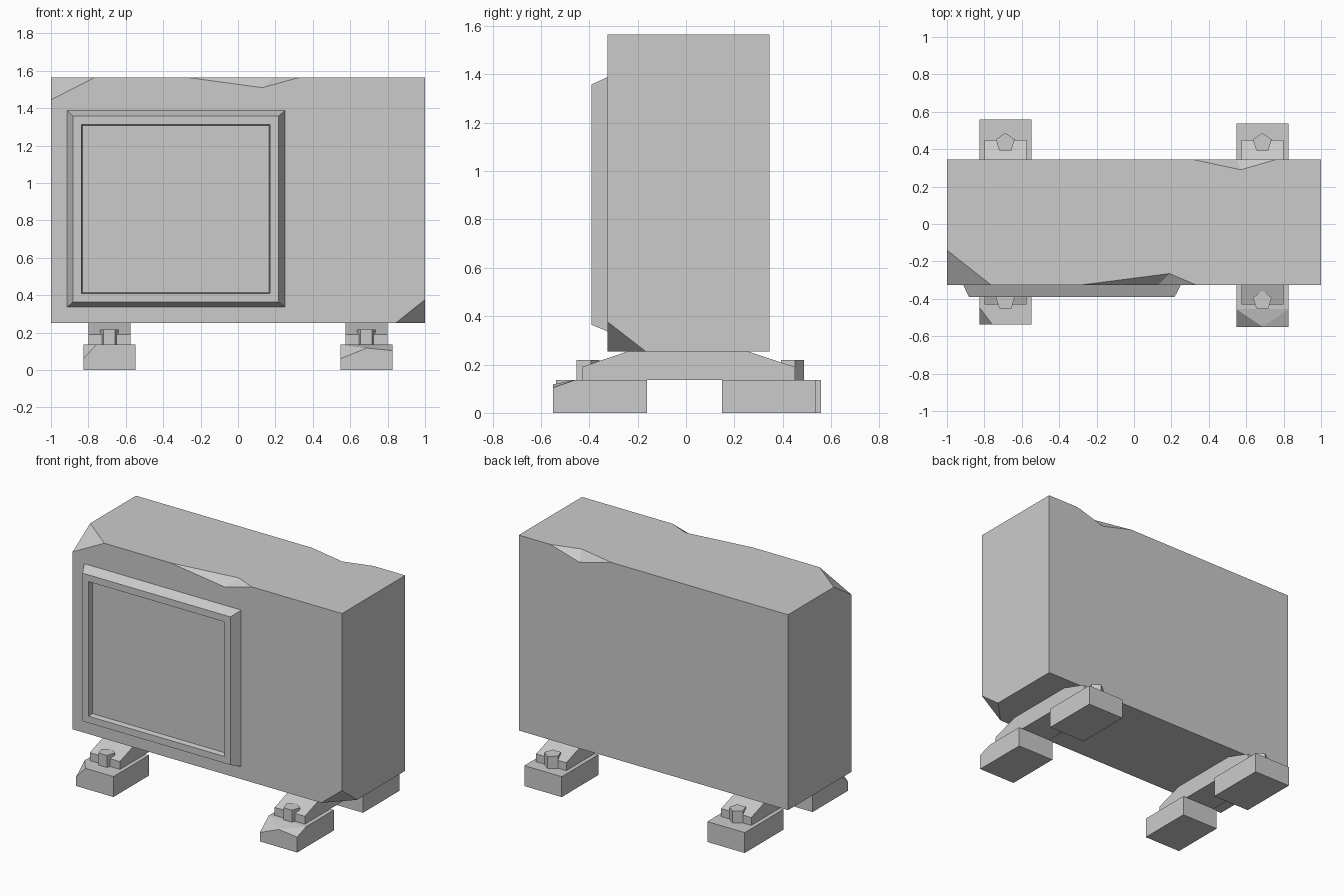
import bpy, bmesh, math
from mathutils import Vector

if "Cube" in bpy.data.objects:
    bpy.data.objects.remove(bpy.data.objects["Cube"], do_unlink=True)

grey = bpy.data.materials.new("plain grey")
grey.use_nodes = True
grey.diffuse_color = (0.6, 0.6, 0.6, 1)
grey.node_tree.nodes["Principled BSDF"].inputs["Base Color"].default_value = (0.6, 0.6, 0.6, 1)


def finish(bm, name):
    bmesh.ops.recalc_face_normals(bm, faces=bm.faces)
    mesh = bpy.data.meshes.new(name)
    bm.to_mesh(mesh)
    bm.free()
    mesh.materials.append(grey)
    obj = bpy.data.objects.new(name, mesh)
    bpy.context.collection.objects.link(obj)
    return obj


def hull_mesh(points):
    bm = bmesh.new()
    for p in points:
        bm.verts.new(p)
    bmesh.ops.convex_hull(bm, input=bm.verts)
    bmesh.ops.dissolve_limit(bm, angle_limit=0.01, verts=bm.verts, edges=bm.edges)
    return bm


def hull(name, points):
    return finish(hull_mesh(points), name)


def corners(x, y, z):
    return [(a, b, c) for a in x for b in y for c in z]


def chip(target, points, pivot):
    """Cut away the tetrahedron, enlarged about the middle of its inner points."""
    pts = [Vector(p) for p in points]
    mid = sum((pts[i] for i in pivot), Vector()) / len(pivot)
    cutter = hull("chip_cutter", [mid + (p - mid) * 1.8 for p in pts])
    cutter.hide_render = True
    mod = target.modifiers.new("chip", "BOOLEAN")
    mod.operation = "DIFFERENCE"
    mod.solver = "EXACT"
    mod.object = cutter
    bpy.context.view_layer.objects.active = target
    bpy.ops.object.modifier_apply(modifier=mod.name)
    bpy.data.objects.remove(cutter, do_unlink=True)


# Main casing with broken corners and edges
F, B, LOW, TOP = -0.325, 0.346, 0.253, 1.565
casing = hull("casing", corners((-1, 1), (F, B), (LOW, TOP)))
chip(casing, [(-1, F, TOP), (-1, F, 1.445), (-0.765, F, TOP), (-1, -0.14, TOP)], (1, 2, 3))
chip(casing, [(1, F, LOW), (1, F, 0.377), (0.845, F, LOW), (1, -0.165, LOW)], (1, 2, 3))
chip(casing, [(-0.275, F, TOP), (0.33, F, TOP), (0.13, F, 1.51), (0.19, -0.265, TOP)], (2, 3))
chip(casing, [(0.31, B, TOP), (0.765, B, TOP), (0.55, B, 1.503), (0.57, 0.29, TOP)], (2, 3))

# Front frame with bevelled sides and a sunken panel
bm = hull_mesh(corners((-0.914, 0.251), (F, F), (0.337, 1.388))
               + corners((-0.882, 0.217), (-0.39, -0.39), (0.364, 1.358)))
bm.normal_update()
front = min(bm.faces, key=lambda f: f.calc_center_median().y)
bmesh.ops.recalc_face_normals(bm, faces=bm.faces)
bmesh.ops.inset_region(bm, faces=[front], thickness=0.064)
inner = bmesh.ops.inset_region(bm, faces=[front], thickness=0.008)
bmesh.ops.translate(bm, verts=front.verts, vec=(0, 0.035, 0))
finish(bm, "front_frame")

# Cross bars, bolts and rear feet
FOOT = 0.137
for side, sx, rear in (("right", -0.688, 0.558), ("left", 0.686, 0.537)):
    xs = (sx - 0.112, sx + 0.112)
    hull(side + "_cross_bar", corners(xs, (-0.43, 0.45), (FOOT, 0.19))
         + corners(xs, (-0.245, 0.26), (LOW,)))
    for end, y in (("front", -0.41), ("rear", 0.435)):
        ring = [(sx + 0.053 * math.sin(math.tau * i / 5),
                 y + 0.053 * math.cos(math.tau * i / 5)) for i in range(5)]
        hull(f"{side}_{end}_bolt", [(px, py, z) for px, py in ring for z in (FOOT, 0.218)])
    hull(side + "_rear_foot", corners((sx - 0.139, sx + 0.139), (0.148, rear), (0, FOOT)))

# Front feet, one with a chipped corner and one with a worn front edge
foot = hull("right_front_foot", corners((-0.827, -0.549), (-0.537, -0.162), (0, FOOT)))
chip(foot, [(-0.827, -0.537, FOOT), (-0.827, -0.537, 0.06),
            (-0.757, -0.537, FOOT), (-0.827, -0.445, FOOT)], (1, 2, 3))
x0, x1 = 0.547, 0.825
hull("left_front_foot", corners((x0, x1), (-0.55, -0.162), (0,))
     + corners((x0, x1), (-0.455, -0.162), (FOOT,))
     + [(x0, -0.55, 0.06), (0.688, -0.55, 0.118), (x1, -0.55, 0.104)])
